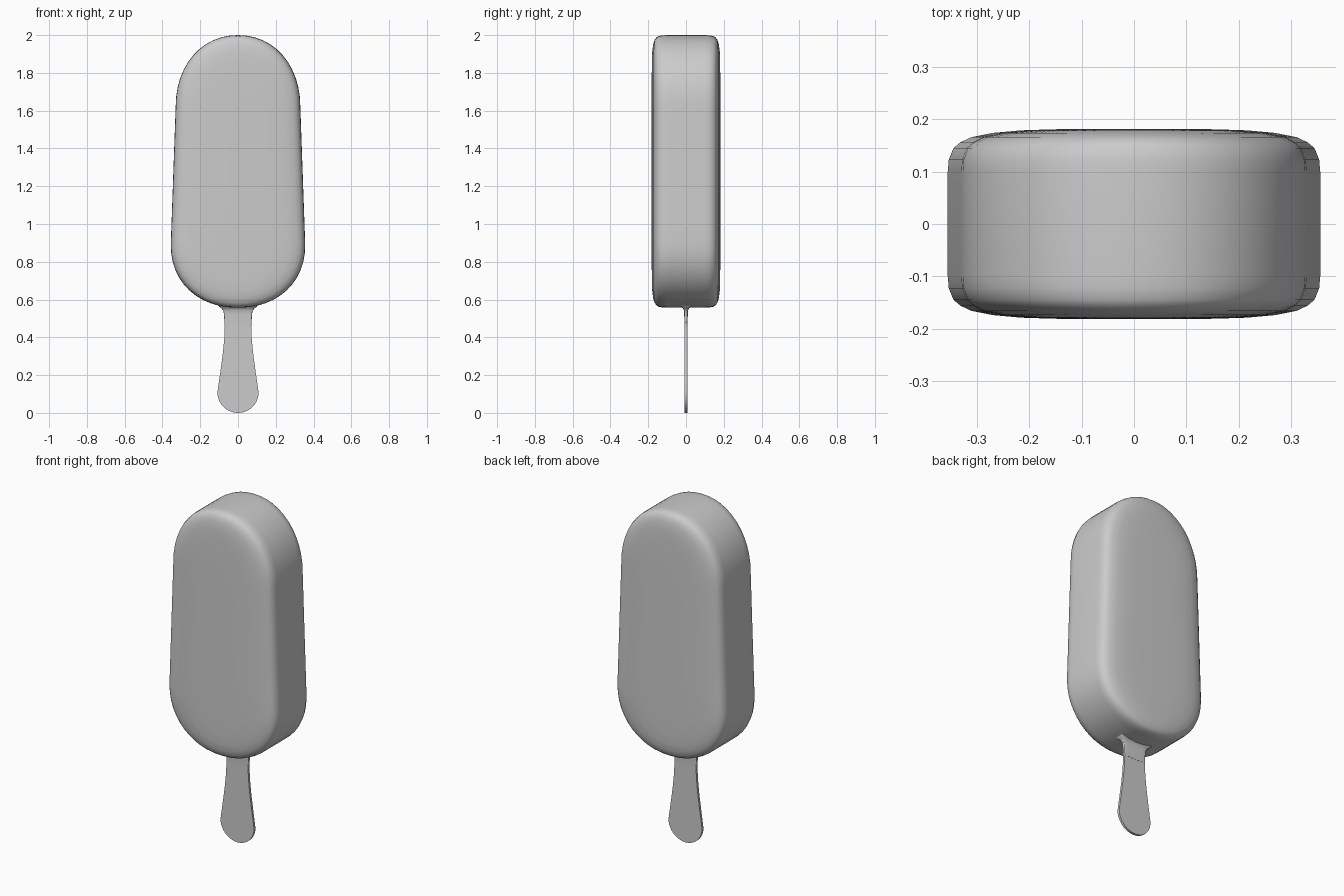
import bpy, bmesh
from math import sin, cos, pi

if "Cube" in bpy.data.objects:
    bpy.data.objects.remove(bpy.data.objects["Cube"])


def loft(name, rings, smooth_angle):
    """Skin a list of equal-length closed rings and cap both ends."""
    bm = bmesh.new()
    vs = [[bm.verts.new(p) for p in r] for r in rings]
    n = len(rings[0])
    for a, b in zip(vs, vs[1:]):
        for i in range(n):
            j = (i + 1) % n
            bm.faces.new((a[i], a[j], b[j], b[i]))
    bm.faces.new(vs[0])
    bm.faces.new(vs[-1])
    bmesh.ops.recalc_face_normals(bm, faces=bm.faces)
    me = bpy.data.meshes.new(name)
    bm.to_mesh(me)
    bm.free()
    ob = bpy.data.objects.new(name, me)
    bpy.context.collection.objects.link(ob)
    bpy.ops.object.select_all(action='DESELECT')
    bpy.context.view_layer.objects.active = ob
    ob.select_set(True)
    bpy.ops.object.shade_smooth_by_angle(angle=smooth_angle)
    return ob


def power(v, e):
    return (1 if v >= 0 else -1) * abs(v) ** e


def arc(cz, a, b, t0, e, n=24):
    """Half superellipse running from angle t0 to t0 + pi."""
    ts = [t0 + pi * i / n for i in range(n + 1)]
    return [(a * power(cos(t), 2 / e), cz + b * power(sin(t), 2 / e)) for t in ts]


def side(p, q, n=8):
    return [(p[0] + (q[0] - p[0]) * i / n, p[1] + (q[1] - p[1]) * i / n) for i in range(1, n)]


# Ice cream body: tapered outline, softened towards the front and back faces
top = arc(1.62, 0.330, 0.38, 0, 2.1)
bottom = arc(0.89, 0.356, 0.333, pi, 2.15)
outline = top + side(top[-1], bottom[0]) + bottom + side(bottom[-1], top[0])
# (side inset, top/bottom inset, half depth)
steps = [(0, 0, 0.10), (0.002, 0.001, 0.123), (0.011, 0.005, 0.145),
         (0.024, 0.012, 0.156), (0.045, 0.025, 0.166), (0.085, 0.05, 0.174),
         (0.14, 0.09, 0.179), (0.20, 0.15, 0.181), (0.28, 0.3, 0.182)]


def body_ring(dx, dz, y):
    sx, sz = 1 - dx / 0.356, 1 - dz / 0.72
    return [(x * sx, y, 1.28 + (z - 1.28) * sz) for x, z in outline]


rings = [body_ring(dx, dz, -y) for dx, dz, y in reversed(steps)]
rings += [body_ring(dx, dz, y) for dx, dz, y in steps]
loft("ice_cream_body", rings, 1.0)

# Collar: coating flaring out where the stick enters the body
collar = [(0.59, 0.12, 0.05), (0.562, 0.10, 0.026), (0.553, 0.087, 0.016),
          (0.542, 0.078, 0.011), (0.52, 0.074, 0.0095), (0.46, 0.071, 0.008)]
loft("coating_collar",
     [[(a * power(cos(2 * pi * i / 32), 0.25), b * power(sin(2 * pi * i / 32), 0.25), z)
       for i in range(32)] for z, a, b in collar], 0.8)

# Flat wooden stick with a wide rounded foot
half = [(0.070, 0.60), (0.070, 0.46), (0.073, 0.39), (0.082, 0.30), (0.096, 0.20),
        (0.104, 0.145)]
foot = [(0.109 * cos(t), 0.108 + 0.108 * sin(t)) for t in [-pi * i / 20 for i in range(21)]]
stick = half + foot + [(-x, z) for x, z in reversed(half)]
loft("wooden_stick", [[(x, y, z) for x, z in stick] for y in (-0.007, 0.007)], 0.6)
